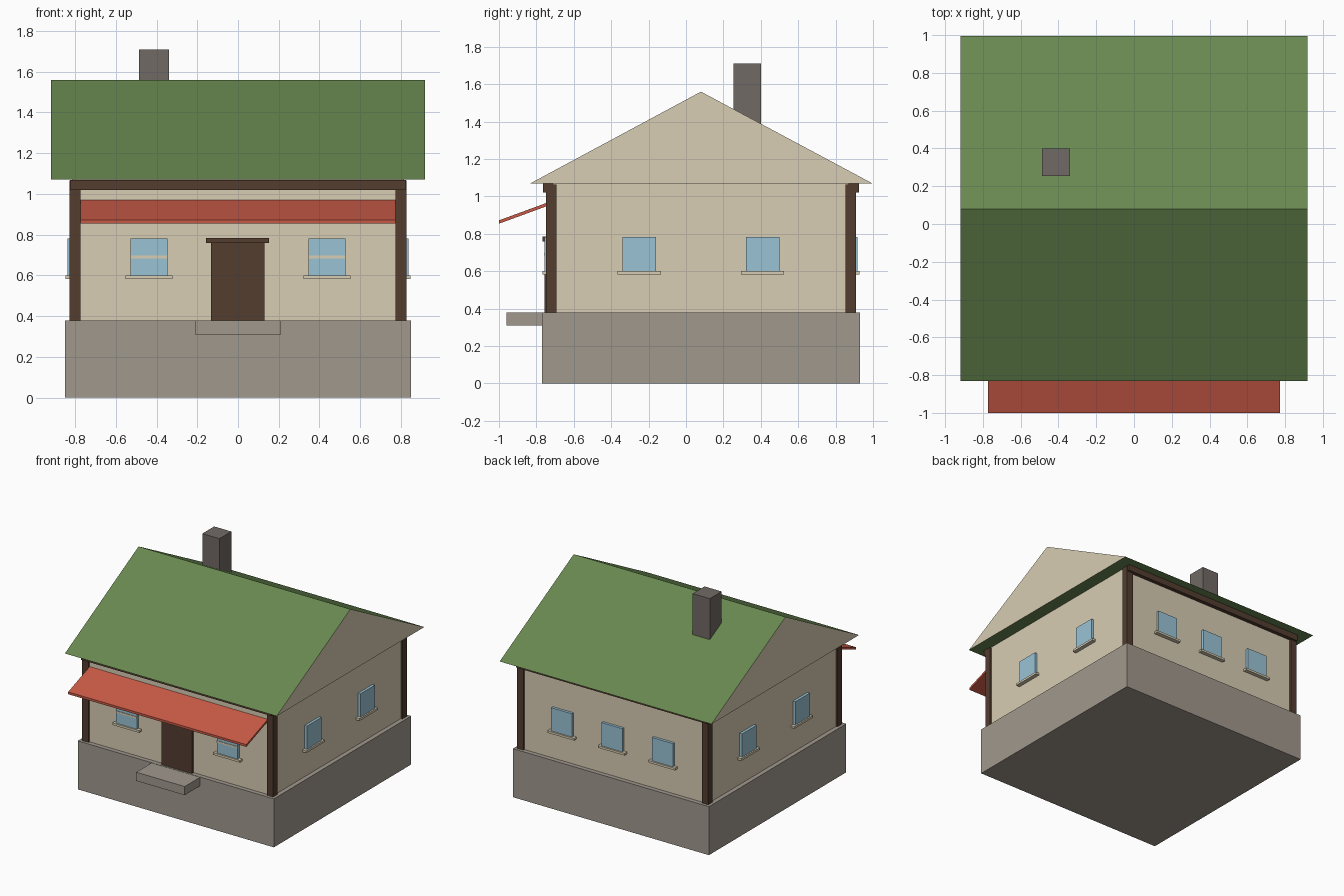
import bpy

if "Cube" in bpy.data.objects:
    bpy.data.objects.remove(bpy.data.objects["Cube"])

CY = 0.08  # middle of the house in y


def srgb(r, g, b):
    def f(c):
        c /= 255
        return c / 12.92 if c <= 0.04045 else ((c + 0.055) / 1.055) ** 2.4
    return (f(r), f(g), f(b), 1)


def material(name, r, g, b):
    m = bpy.data.materials.new(name)
    m.diffuse_color = srgb(r, g, b)
    m.use_nodes = True
    m.node_tree.nodes["Principled BSDF"].inputs["Base Color"].default_value = m.diffuse_color
    return m


PLASTER = material("cream plaster", 216, 205, 179)
STONE = material("grey stone", 160, 152, 141)
WOOD = material("dark wood", 83, 61, 48)
GLASS = material("blue glass", 154, 196, 213)
GREEN = material("green roofing", 104, 136, 80)
RED = material("red awning", 200, 90, 70)
BRICK = material("chimney grey", 113, 106, 101)


def prism(name, profile, x0, x1, mat):
    """Extrude a closed (y, z) profile along x."""
    n = len(profile)
    verts = [(x, y, z) for x in (x0, x1) for y, z in profile]
    faces = [tuple(reversed(range(n))), tuple(range(n, 2 * n))]
    faces += [(i, (i + 1) % n, n + (i + 1) % n, n + i) for i in range(n)]
    mesh = bpy.data.meshes.new(name)
    mesh.from_pydata(verts, [], faces)
    mesh.materials.append(mat)
    ob = bpy.data.objects.new(name, mesh)
    bpy.context.collection.objects.link(ob)
    return ob


def box(name, x, y, z, mat):
    (y0, y1), (z0, z1) = y, z
    return prism(name, [(y0, z0), (y1, z0), (y1, z1), (y0, z1)], x[0], x[1], mat)


# Foundation, step and walls
box("foundation", (-0.85, 0.85), (CY - 0.85, CY + 0.85), (0, 0.38), STONE)
box("front_step", (-0.21, 0.21), (-0.96, -0.77), (0.31, 0.378), STONE)
box("walls", (-0.815, 0.815), (CY - 0.815, CY + 0.815), (0.38, 1.07), PLASTER)

# Corner posts, and beams along the front and back
for sy, side in ((-1, "front"), (1, "back")):
    for sx, hand in ((-1, "left"), (1, "right")):
        box(f"{side}_{hand}_post", sorted((sx * 0.773, sx * 0.828)),
            sorted((CY + sy * 0.773, CY + sy * 0.828)), (0.38, 1.065), WOOD)
    box(f"{side}_beam", (-0.825, 0.825),
        sorted((CY + sy * 0.79, CY + sy * 0.845)), (1.02, 1.069), WOOD)

# Solid gabled roof: plaster gable ends, green slopes and underside
roof = prism("roof", [(CY - 0.912, 1.07), (CY + 0.916, 1.07), (CY, 1.56)],
             -0.918, 0.918, GREEN)
roof.data.materials.append(PLASTER)
for face in roof.data.polygons:
    if abs(face.normal.x) > 0.9:
        face.material_index = 1

box("chimney", (-0.487, -0.338), (0.253, 0.4), (1.3, 1.71), BRICK)

# Sloping awning between the front posts
prism("awning", [(-1, 0.854), (-0.73, 0.953), (-0.73, 0.971), (-1, 0.872)],
      -0.772, 0.772, RED)

# Door and lintel
box("door", (-0.133, 0.13), (-0.757, -0.72), (0.38, 0.765), WOOD)
box("door_lintel", (-0.157, 0.153), (-0.767, -0.72), (0.76, 0.785), WOOD)


def window(name, side, c):
    """Pane and sill centred at c along the wall on the given side."""
    for part, half, depth, z, mat in (
            ("pane", 0.09, 0.836, (0.6, 0.782), GLASS),
            ("sill", 0.115, 0.847, (0.583, 0.6), PLASTER)):
        along = (c - half, c + half)
        if side in ("left", "right"):
            s = 1 if side == "right" else -1
            box(f"{name}_{part}", sorted((s * 0.8, s * depth)), along, z, mat)
        else:
            s = 1 if side == "back" else -1
            box(f"{name}_{part}", along,
                sorted((CY + s * 0.8, CY + s * depth)), z, mat)


# Windows: two at the front with crossbars, three at the back, two per side
for i, x in enumerate((-0.437, 0.437)):
    window(f"front_window_{i + 1}", "front", x)
    box(f"front_window_{i + 1}_crossbar", (x - 0.09, x + 0.09),
        (-0.76, -0.754), (0.683, 0.698), PLASTER)
for i, x in enumerate((-0.437, 0, 0.437)):
    window(f"back_window_{i + 1}", "back", x)
for side in ("left", "right"):
    for i, y in enumerate((CY - 0.33, CY + 0.33)):
        window(f"{side}_window_{i + 1}", side, y)
